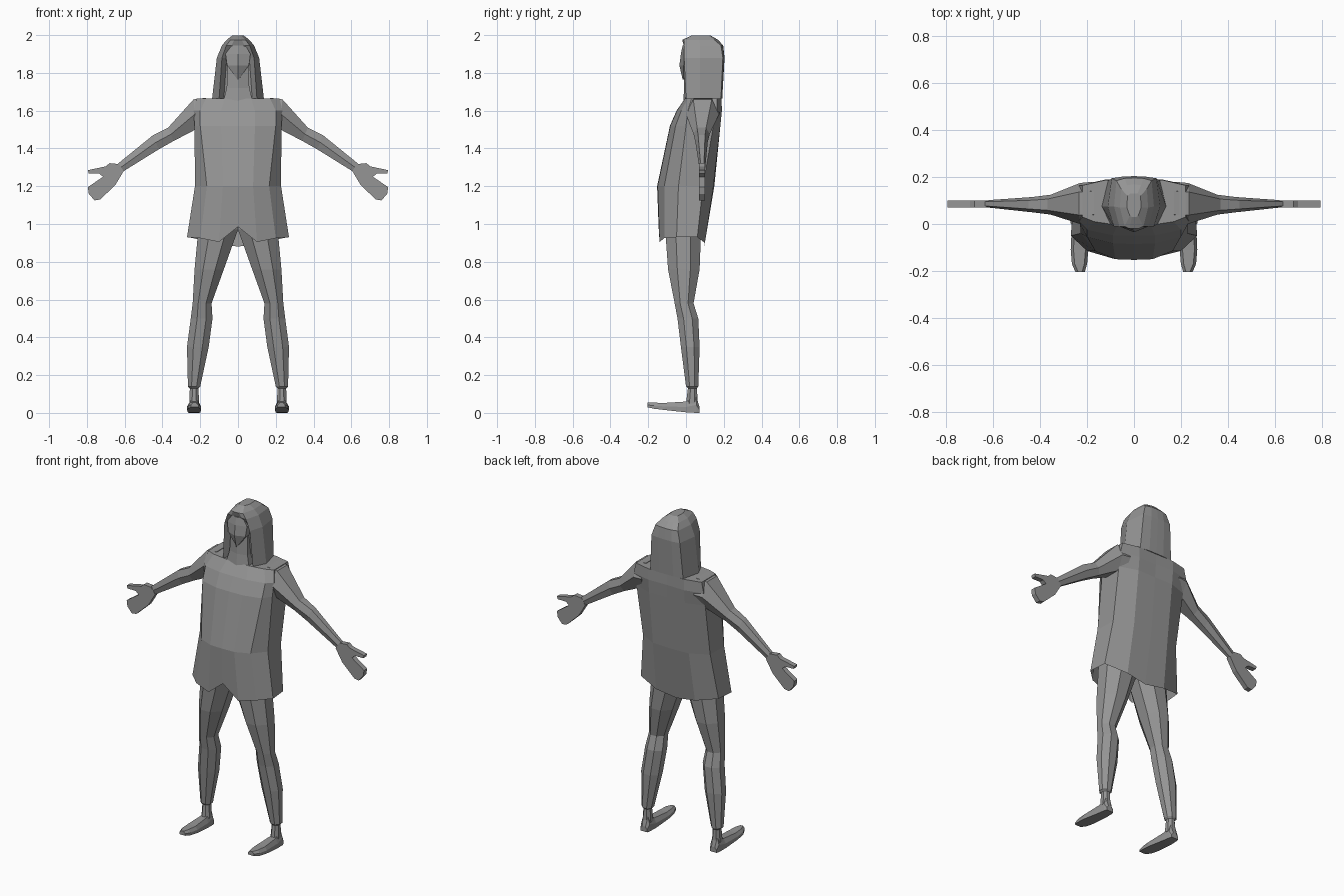
import bpy, bmesh, math

GREY = bpy.data.materials.new("plain grey")
GREY.diffuse_color = (0.3, 0.3, 0.3, 1)


def finish(name, bm):
    bmesh.ops.remove_doubles(bm, verts=bm.verts, dist=0.0005)
    bmesh.ops.recalc_face_normals(bm, faces=bm.faces)
    me = bpy.data.meshes.new(name)
    bm.to_mesh(me)
    bm.free()
    me.materials.append(GREY)
    ob = bpy.data.objects.new(name, me)
    bpy.context.collection.objects.link(ob)
    return ob


def loft(name, rings, cap_start=True, cap_end=True):
    """Skin a list of equally long closed rings."""
    bm = bmesh.new()
    rows = [[bm.verts.new(p) for p in r] for r in rings]
    n = len(rows[0])
    for a, b in zip(rows, rows[1:]):
        for i in range(n):
            j = (i + 1) % n
            bm.faces.new((a[i], a[j], b[j], b[i]))
    if cap_start:
        bm.faces.new(rows[0])
    if cap_end:
        bm.faces.new(rows[-1])
    return finish(name, bm)


def mirrored(half):
    """Full ring from its right half, front centre to back centre."""
    return half + [(-x, y, z) for x, y, z in half[-2:0:-1]]


def at(z, pts):
    return mirrored([(x, y, z) for x, y in pts])


def both_sides(ob):
    m = ob.modifiers.new("other side", 'MIRROR')
    m.use_mirror_merge = False
    return ob


# long shirt, open and curved at the hem
loft("shirt", [
    mirrored([(0, -.145, .985), (.10, -.14, .905), (.20, -.115, .925), (.27, -.05, .93),
              (.26, .06, .93), (.13, .10, .90), (0, .095, .88)]),
    at(1.2, [(0, -.153), (.08, -.15), (.165, -.115), (.228, -.04), (.225, .09), (.12, .145), (0, .15)]),
    at(1.52, [(0, -.085), (.09, -.083), (.20, -.055), (.23, .0), (.23, .145), (.12, .182), (0, .18)]),
    at(1.60, [(0, -.05), (.09, -.048), (.20, -.025), (.235, .01), (.235, .165), (.12, .19), (0, .187)]),
    at(1.665, [(0, -.005), (.07, -.005), (.17, .01), (.22, .03), (.22, .165), (.12, .188), (0, .187)]),
], cap_start=False)


# arm: stations of x and z at the upper and lower edge, with y range
def arm_ring(xt, zt, xb, zb, y0, y1):
    xm, zm, ym = (xt + xb) / 2, (zt + zb) / 2, (y0 + y1) / 2
    w = (y1 - y0) * .28
    return [(xt, ym - w, zt), (xm, y0, zm), (xb, ym - w, zb),
            (xb, ym + w, zb), (xm, y1, zm), (xt, ym + w, zt)]


both_sides(loft("arm", [
    arm_ring(.17, 1.668, .18, 1.50, .0, .18),
    arm_ring(.235, 1.66, .225, 1.50, .0, .175),
    arm_ring(.37, 1.51, .34, 1.44, .04, .125),
    arm_ring(.45, 1.47, .42, 1.395, .05, .115),
    arm_ring(.635, 1.32, .605, 1.28, .07, .102),
]))

# flat mitten hand with thumb
outline = [(.605, 1.28), (.65, 1.205), (.73, 1.13), (.76, 1.125), (.79, 1.16), (.795, 1.195),
           (.715, 1.25), (.735, 1.268), (.79, 1.268), (.795, 1.285), (.70, 1.305), (.68, 1.322), (.63, 1.317)]
both_sides(loft("hand", [[(x, y, z) for x, z in outline] for y in (.07, .1)]))


# leg: eight sided rings
def leg_ring(z, x0, x1, y0, y1):
    cx, cy, rx, ry = (x0 + x1) / 2, (y0 + y1) / 2, (x1 - x0) / 2, (y1 - y0) / 2
    k = 1 / math.cos(math.pi / 8)
    return [(cx + rx * k * math.cos(a), cy + ry * k * math.sin(a), z)
            for a in [math.pi / 8 + i * math.pi / 4 for i in range(8)]]


both_sides(loft("leg", [leg_ring(*r) for r in (
    (1.05, .0, .20, -.10, .08), (.97, .0, .21, -.11, .08), (.76, .075, .23, -.095, .072),
    (.58, .14, .24, -.06, .04), (.50, .135, .25, -.045, .065), (.35, .155, .27, -.027, .072),
    (.14, .20, .265, .0, .065), (.13, .21, .255, .01, .058), (.05, .205, .258, .0, .062))]))


# foot: cross sections from heel to toe
def foot_ring(y, x0, x1, z0, z1):
    return [(x0, y, z0), (x1, y, z0), (x1, y, (z0 + z1) / 2), (x1 - .012, y, z1),
            (x0 + .012, y, z1), (x0, y, (z0 + z1) / 2)]


both_sides(loft("foot", [foot_ring(*r) for r in (
    (.072, .21, .255, 0, .03), (.055, .205, .26, 0, .085), (.0, .20, .265, .003, .06),
    (-.11, .195, .27, .015, .053), (-.17, .20, .265, .022, .054), (-.205, .21, .25, .03, .054))]))

# hair: long hood with a recessed front
loft("hair", [
    at(1.665, [(0, .05), (.075, .04), (.10, .0), (.137, .075), (.11, .185), (.05, .192), (0, .192)]),
    at(1.88, [(0, .03), (.06, .02), (.085, -.01), (.112, .075), (.095, .195), (.045, .203), (0, .204)]),
    at(1.945, [(0, -.01), (.035, -.012), (.062, -.012), (.085, .075), (.075, .185), (.04, .195), (0, .197)]),
    at(1.975, [(0, -.02), (.02, -.02), (.04, -.01), (.06, .07), (.055, .15), (.03, .165), (0, .17)]),
    at(1.998, [(0, .03), (.008, .03), (.018, .035), (.03, .07), (.028, .12), (.015, .13), (0, .13)]),
])

# neck rising from the chest
loft("neck", [at(z, p) for z, p in (
    (1.64, [(0, -.015), (.08, -.005), (.08, .08), (0, .1)]),
    (1.72, [(0, -.01), (.06, .005), (.06, .08), (0, .1)]),
    (1.84, [(0, -.01), (.055, .01), (.055, .08), (0, .1)]))])

# pointed face
loft("face", [at(z, p) for z, p in (
    (1.765, [(0, -.018), (.003, -.012), (.003, .04), (0, .05)]),
    (1.84, [(0, -.035), (.058, -.012), (.06, .05), (0, .06)]),
    (1.90, [(0, -.027), (.066, -.008), (.066, .05), (0, .06)]),
    (1.945, [(0, -.018), (.04, -.008), (.04, .05), (0, .06)]))])
